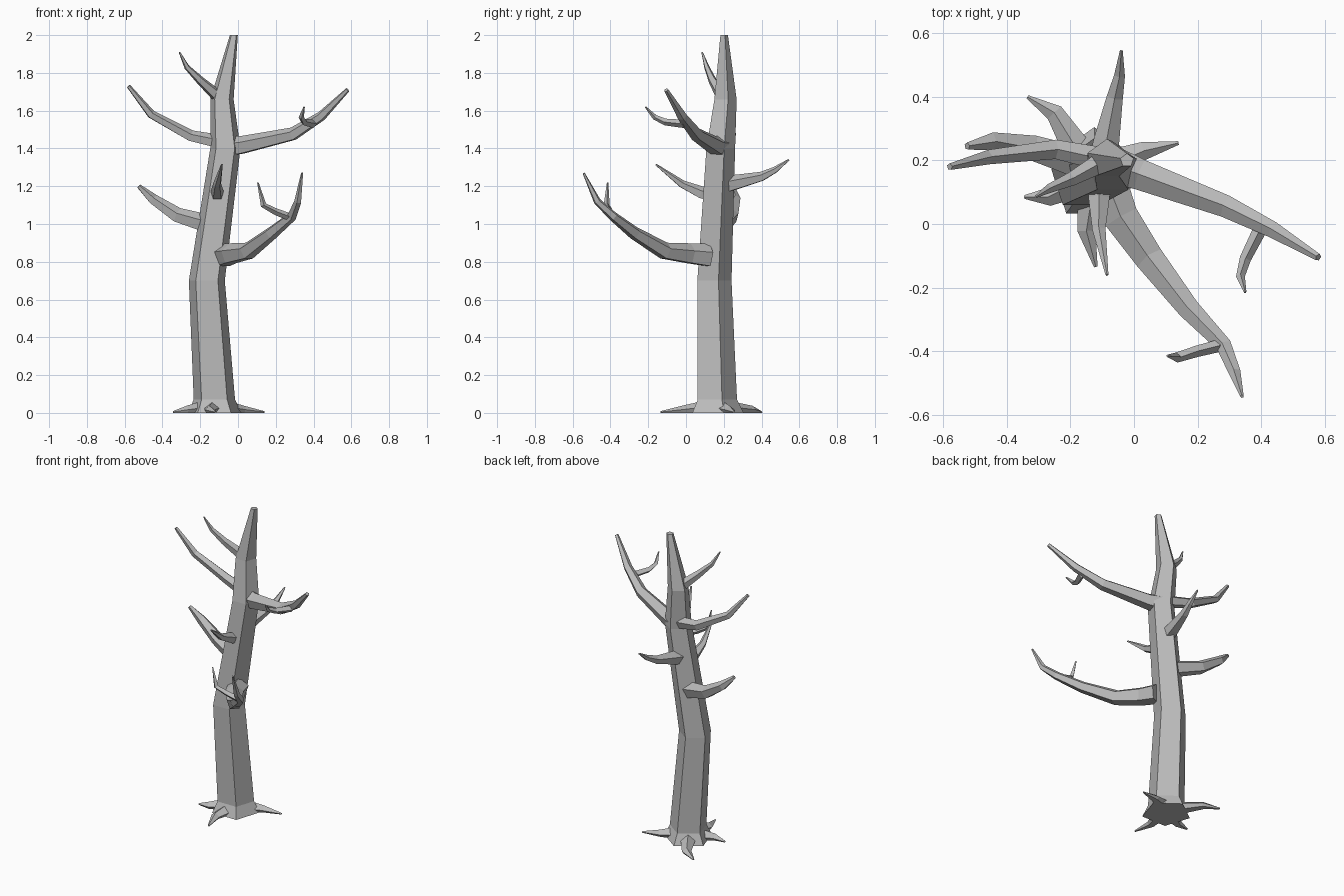
import bpy, bmesh
from math import sin, cos, pi
from mathutils import Vector

cube = bpy.data.objects.get("Cube")
if cube:
    bpy.data.objects.remove(cube, do_unlink=True)

bark = bpy.data.materials.new("grey_bark")
bark.use_nodes = True
GREY = (0.5, 0.5, 0.5, 1)
bark.diffuse_color = GREY
bark.node_tree.nodes["Principled BSDF"].inputs["Base Color"].default_value = GREY


def loft(name, path, sides=5, upright=False, grounded=False):
    """Tapered tube through (x, y, z, radius) points."""
    pts = [Vector(p[:3]) for p in path]
    bm = bmesh.new()
    rings = []
    for i, p in enumerate(pts):
        if upright:
            side, up = Vector((1, 0, 0)), Vector((0, 1, 0))
        else:
            t = (pts[min(i + 1, len(pts) - 1)] - pts[max(i - 1, 0)]).normalized()
            side = t.cross(Vector((0, 0, 1))).normalized()
            up = side.cross(t)
        ring = []
        for k in range(sides):
            a = pi / 2 + 2 * pi * k / sides
            co = p + path[i][3] * (side * cos(a) + up * sin(a))
            if grounded:
                co.z = max(co.z, 0)
            ring.append(bm.verts.new(co))
        rings.append(ring)
    for a, b in zip(rings, rings[1:]):
        for k in range(sides):
            n = (k + 1) % sides
            bm.faces.new((a[k], a[n], b[n], b[k]))
    bm.faces.new(rings[0])
    bm.faces.new(rings[-1])
    bmesh.ops.recalc_face_normals(bm, faces=bm.faces)
    mesh = bpy.data.meshes.new(name)
    bm.to_mesh(mesh)
    bm.free()
    mesh.materials.append(bark)
    obj = bpy.data.objects.new(name, mesh)
    bpy.context.collection.objects.link(obj)


# Five-sided leaning trunk with a flared foot
loft("trunk", [(-.125, .155, 0, .15), (-.125, .155, .07, .115), (-.165, .141, .7, .1),
               (-.067, .176, 1.4, .084), (-.085, .203, 1.66, .065), (-.022, .2, 2, .022)],
     upright=True)

# Main branches
loft("low_front_branch", [(-.08, .12, .83, .065), (-.04, .02, .84, .058), (.05, -.11, .855, .048),
                          (.175, -.27, .95, .036), (.285, -.385, 1.04, .026),
                          (.318, -.47, 1.12, .02), (.34, -.542, 1.27, .006)])
loft("high_left_branch", [(-.05, .18, 1.41, .06), (.02, .155, 1.415, .051), (.29, .055, 1.475, .037),
                          (.44, -.02, 1.57, .027), (.58, -.105, 1.71, .012)])
loft("high_right_branch", [(-.08, .2, 1.43, .04), (-.25, .235, 1.465, .032),
                           (-.46, .21, 1.58, .024), (-.58, .18, 1.73, .011)])
loft("middle_right_branch", [(-.13, .18, .99, .054), (-.32, .24, 1.045, .042),
                             (-.45, .26, 1.13, .03), (-.525, .245, 1.2, .012)])
loft("back_branch", [(-.1, .18, 1.2, .05), (-.085, .27, 1.22, .042), (-.06, .4, 1.25, .027),
                     (-.045, .47, 1.285, .018), (-.04, .545, 1.34, .005)])
loft("front_branch", [(-.11, .15, 1.15, .042), (-.11, .08, 1.165, .035),
                      (-.11, -.02, 1.21, .022), (-.085, -.16, 1.315, .005)])
loft("top_right_branch", [(-.1, .195, 1.67, .035), (-.2, .14, 1.76, .023),
                          (-.27, .11, 1.83, .015), (-.31, .085, 1.91, .004)])

# Twigs growing from the two long branches
loft("low_twig", [(.28, -.38, 1.035, .02), (.2, -.4, 1.065, .018),
                  (.135, -.42, 1.1, .016), (.105, -.415, 1.22, .004)], sides=4)
loft("high_twig", [(.4, -.01, 1.53, .022), (.35, -.11, 1.54, .018),
                   (.335, -.165, 1.565, .014), (.35, -.215, 1.62, .004)], sides=4)

# Surface roots, flattened where they meet the ground
ROOTS = {
    "left_root": [(-.06, .19), (.03, .23), (.14, .255)],
    "back_root": [(-.17, .22), (-.25, .35), (-.335, .4)],
    "right_root": [(-.18, .13), (-.27, .085), (-.345, .085)],
    "front_root": [(-.13, .1), (-.15, -.02), (-.12, -.135)],
}
SIZES = [(.015, .05), (.008, .03), (.003, .006)]
for name, line in ROOTS.items():
    loft(name, [(x, y, z, r) for (x, y), (z, r) in zip(line, SIZES)], grounded=True)
